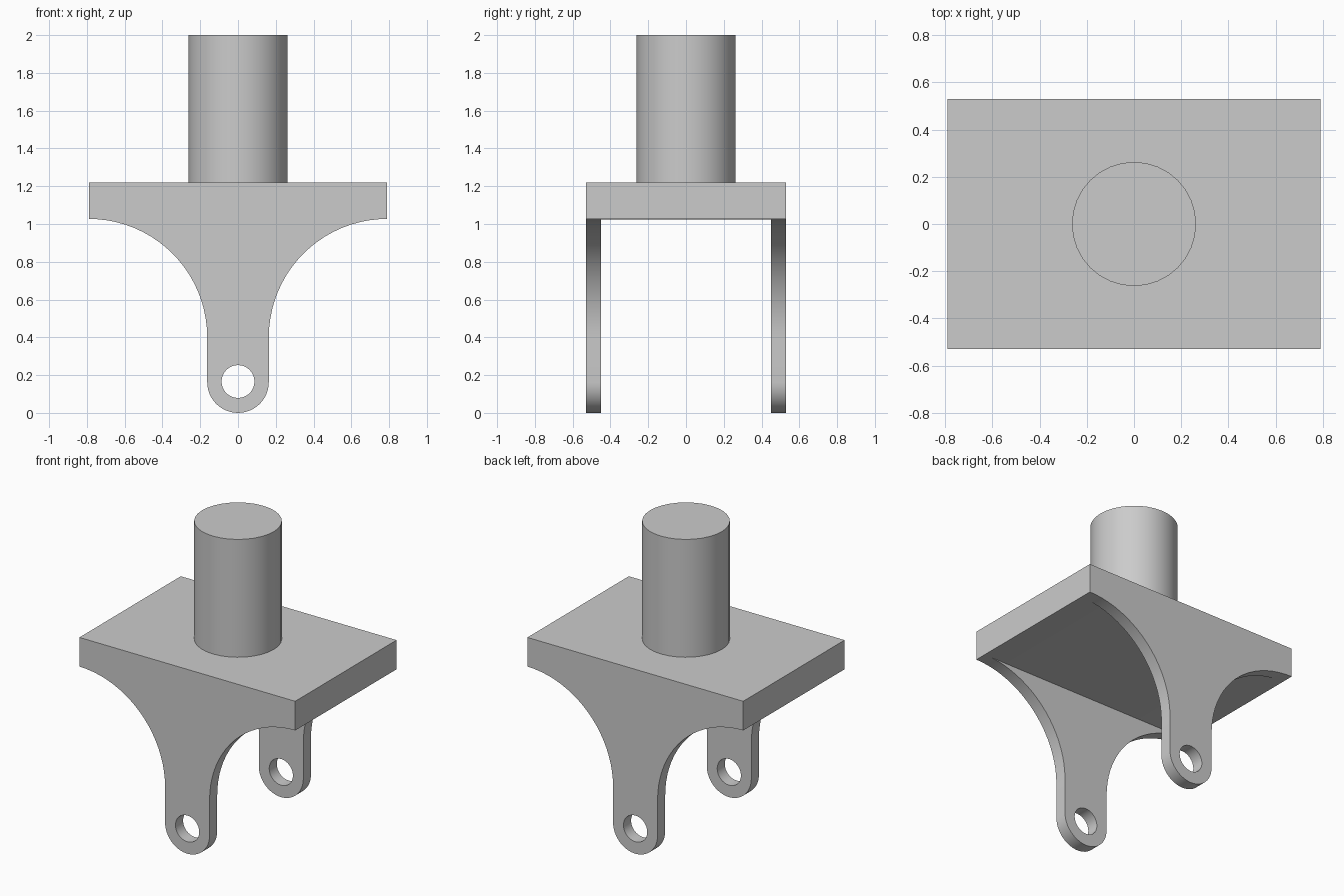
import bpy, bmesh
from math import sin, cos, pi, radians

if "Cube" in bpy.data.objects:
    bpy.data.objects.remove(bpy.data.objects["Cube"])

HALF_X, HALF_Y = 0.79, 0.53
PLATE_LOW, PLATE_TOP, TOP = 1.025, 1.22, 2.0
LUG_R, HOLE_R, FILLET_Z = 0.163, 0.087, 0.4
INNER_Y = 0.45

steel = bpy.data.materials.new("grey metal")
steel.use_nodes = True
GREY = (0.6, 0.6, 0.6, 1)
steel.diffuse_color = GREY
steel.node_tree.nodes["Principled BSDF"].inputs["Base Color"].default_value = GREY


def arc(cx, cz, r, start, end, steps):
    angles = [radians(start + (end - start) * i / steps) for i in range(steps + 1)]
    return [(cx + r * cos(a), cz + r * sin(a)) for a in angles]


def smooth(obj):
    bpy.ops.object.select_all(action='DESELECT')
    obj.select_set(True)
    bpy.context.view_layer.objects.active = obj
    bpy.ops.object.shade_smooth_by_angle(angle=radians(30))


def subtract(obj, cutter):
    mod = obj.modifiers.new("cut", 'BOOLEAN')
    mod.operation, mod.solver, mod.object = 'DIFFERENCE', 'EXACT', cutter
    bpy.context.view_layer.objects.active = obj
    bpy.ops.object.modifier_apply(modifier=mod.name)
    bpy.data.objects.remove(cutter)


# Fork: half profile of plate, flared leg and rounded lug, mirrored and extruded
fillet = HALF_X - LUG_R
half = arc(0, LUG_R, LUG_R, -90, 0, 12)
half += arc(HALF_X, FILLET_Z, fillet, 180, 90, 20)
half += [(HALF_X, PLATE_TOP)]
outline = half + [(-x, z) for x, z in reversed(half[1:])]

bm = bmesh.new()
face = bm.faces.new([bm.verts.new((x, -HALF_Y, z)) for x, z in outline])
new = bmesh.ops.extrude_face_region(bm, geom=[face])["geom"]
bmesh.ops.translate(bm, vec=(0, 2 * HALF_Y, 0),
                    verts=[v for v in new if isinstance(v, bmesh.types.BMVert)])
bmesh.ops.recalc_face_normals(bm, faces=bm.faces)
mesh = bpy.data.meshes.new("fork_bracket")
bm.to_mesh(mesh)
bm.free()
fork = bpy.data.objects.new("fork_bracket", mesh)
bpy.context.collection.objects.link(fork)
mesh.materials.append(steel)

# Gap between the two legs
bpy.ops.mesh.primitive_cube_add(size=2, location=(0, 0, PLATE_LOW - 1))
gap = bpy.context.object
gap.scale = (1, INNER_Y, 1)
gap.data.materials.append(steel)
bpy.context.view_layer.update()
subtract(fork, gap)

# Pin hole through both lugs
bpy.ops.mesh.primitive_cylinder_add(vertices=32, radius=HOLE_R, depth=2,
                                    location=(0, 0, LUG_R + 0.003),
                                    rotation=(pi / 2, 0, 0))
hole = bpy.context.object
hole.data.materials.append(steel)
subtract(fork, hole)
smooth(fork)

# Round shaft standing on the plate
bpy.ops.mesh.primitive_cylinder_add(vertices=32, radius=0.263, depth=TOP - PLATE_TOP,
                                    location=(0, 0, (TOP + PLATE_TOP) / 2))
shaft = bpy.context.object
shaft.name = "shaft"
shaft.data.materials.append(steel)
smooth(shaft)
